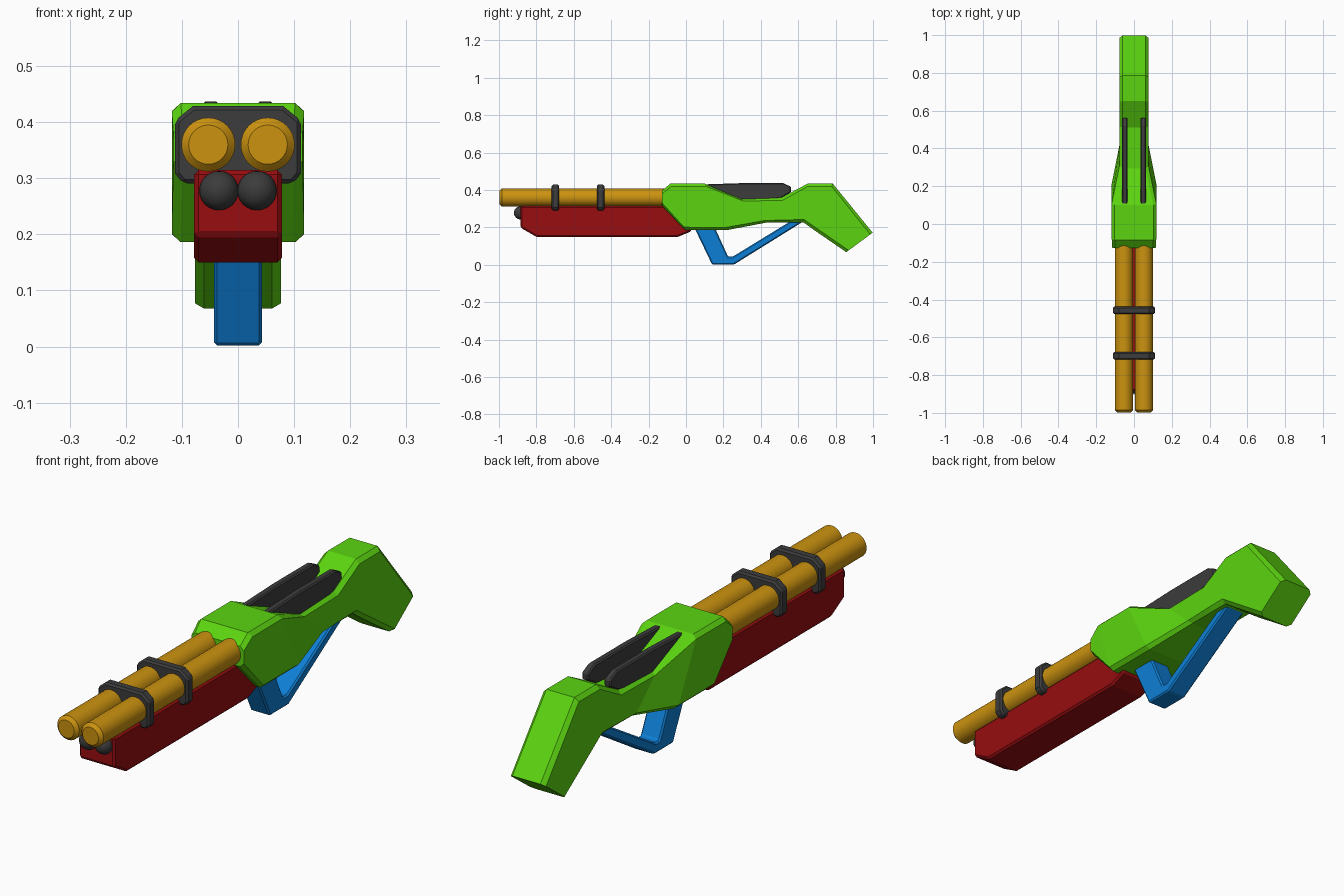
import bpy, bmesh, math
from mathutils import Vector, Matrix

if "Cube" in bpy.data.objects:
    bpy.data.objects.remove(bpy.data.objects["Cube"])


def material(name, rgb):
    m = bpy.data.materials.new(name)
    m.diffuse_color = (*rgb, 1)
    m.use_nodes = True
    m.node_tree.nodes["Principled BSDF"].inputs["Base Color"].default_value = m.diffuse_color
    return m


GREEN = material("bright green", (0.105, 0.66, 0.005))
RED = material("deep red", (0.31, 0.004, 0.005))
BLUE = material("blue", (0.004, 0.21, 0.66))
GOLD = material("gold", (0.60, 0.29, 0.005))
DARK = material("dark grey", (0.045, 0.045, 0.045))


def finish(name, bm, mat, bevel=0.0, angle=40):
    bmesh.ops.recalc_face_normals(bm, faces=bm.faces)
    me = bpy.data.meshes.new(name)
    bm.to_mesh(me)
    bm.free()
    me.materials.append(mat)
    ob = bpy.data.objects.new(name, me)
    bpy.context.collection.objects.link(ob)
    if bevel:
        b = ob.modifiers.new("bevel", 'BEVEL')
        b.width = bevel
        b.segments = 1
        b.limit_method = 'ANGLE'
        b.angle_limit = math.radians(angle)
    return ob


def smooth(ob, degrees=35):
    bpy.ops.object.select_all(action='DESELECT')
    ob.select_set(True)
    bpy.context.view_layer.objects.active = ob
    bpy.ops.object.shade_smooth_by_angle(angle=math.radians(degrees))


def prism(name, points, direction, mat, bevel, angle=40):
    """Extrude a closed outline along a direction."""
    bm = bmesh.new()
    f = bm.faces.new([bm.verts.new(p) for p in points])
    ext = bmesh.ops.extrude_face_region(bm, geom=[f])
    vs = [g for g in ext["geom"] if isinstance(g, bmesh.types.BMVert)]
    bmesh.ops.translate(bm, verts=vs, vec=direction)
    return finish(name, bm, mat, bevel, angle)


def side_prism(name, yz, x0, x1, mat, bevel, angle=40):
    return prism(name, [(x0, y, z) for y, z in yz], (x1 - x0, 0, 0), mat, bevel, angle)


# Receiver and stock: chamfered sections (top y,z / bottom y,z / half width)
sections = [
    ((-0.128, 0.396), (-0.128, 0.315), 0.115),
    ((-0.085, 0.434), (-0.005, 0.186), 0.118),
    ((0.10, 0.434), (0.22, 0.186), 0.118),
    ((0.295, 0.352), (0.43, 0.226), 0.077),
    ((0.51, 0.360), (0.56, 0.226), 0.077),
    ((0.65, 0.434), (0.63, 0.226), 0.077),
    ((0.785, 0.434), (0.685, 0.186), 0.077),
    ((0.998, 0.172), (0.857, 0.068), 0.077),
]
bm = bmesh.new()
rings = []
for top, bot, w in sections:
    t, b = Vector((0, *top)), Vector((0, *bot))
    up = (t - b).normalized() * 0.016
    i = w - 0.016
    ring = [(i, b), (w, b + up), (w, t - up), (i, t),
            (-i, t), (-w, t - up), (-w, b + up), (-i, b)]
    rings.append([bm.verts.new((x, p.y, p.z)) for x, p in ring])
for r0, r1 in zip(rings, rings[1:]):
    for k in range(8):
        j = (k + 1) % 8
        bm.faces.new((r0[k], r0[j], r1[j], r1[k]))
bm.faces.new(rings[0])
bm.faces.new(rings[-1])
finish("receiver_and_stock", bm, GREEN)

# Fore-end under the barrels
side_prism("fore_end",
           [(-0.884, 0.315), (-0.884, 0.198), (-0.80, 0.15), (-0.043, 0.15),
            (0.03, 0.18), (0.03, 0.315)],
           -0.078, 0.078, RED, 0.008, 50)

# Grip with the slanted guard bar
side_prism("grip_guard",
           [(0.03, 0.23), (0.139, 0.002), (0.257, 0.002), (0.64, 0.24),
            (0.57, 0.24), (0.25, 0.044), (0.225, 0.044), (0.14, 0.23)],
           -0.043, 0.043, BLUE, 0.006, 25)

# Clamps around the barrels
half = [(0.098, 0.291), (0.112, 0.308), (0.112, 0.403), (0.080, 0.429)]
outline = half + [(-x, z) for x, z in reversed(half)]
for name, y in (("front_clamp", -0.698), ("rear_clamp", -0.457)):
    prism(name, [(x, y - 0.02, z) for x, z in outline], (0, 0.04, 0), DARK, 0.007, 50)

for side, s in (("left", -1), ("right", 1)):
    # Barrel
    bm = bmesh.new()
    bmesh.ops.create_cone(bm, cap_ends=True, segments=32, radius1=0.048,
                          radius2=0.048, depth=0.95)
    bmesh.ops.transform(bm, verts=bm.verts, matrix=Matrix.Translation(
        (s * 0.053, -0.523, 0.36)) @ Matrix.Rotation(math.pi / 2, 4, 'X'))
    smooth(finish(side + "_barrel", bm, GOLD, 0.013, 60))

    # Round cap at the front of the fore-end
    bm = bmesh.new()
    bmesh.ops.create_uvsphere(bm, u_segments=24, v_segments=12, radius=0.035)
    bmesh.ops.translate(bm, verts=bm.verts, vec=(s * 0.034, -0.885, 0.278))
    smooth(finish(side + "_fore_end_cap", bm, DARK))

    # Raised rail on top of the stock wrist
    side_prism(side + "_rail",
               [(0.09, 0.43), (0.30, 0.437), (0.52, 0.437), (0.562, 0.417),
                (0.562, 0.39), (0.515, 0.36), (0.45, 0.345), (0.28, 0.345)],
               s * 0.034, s * 0.063, DARK, 0.005, 60)
